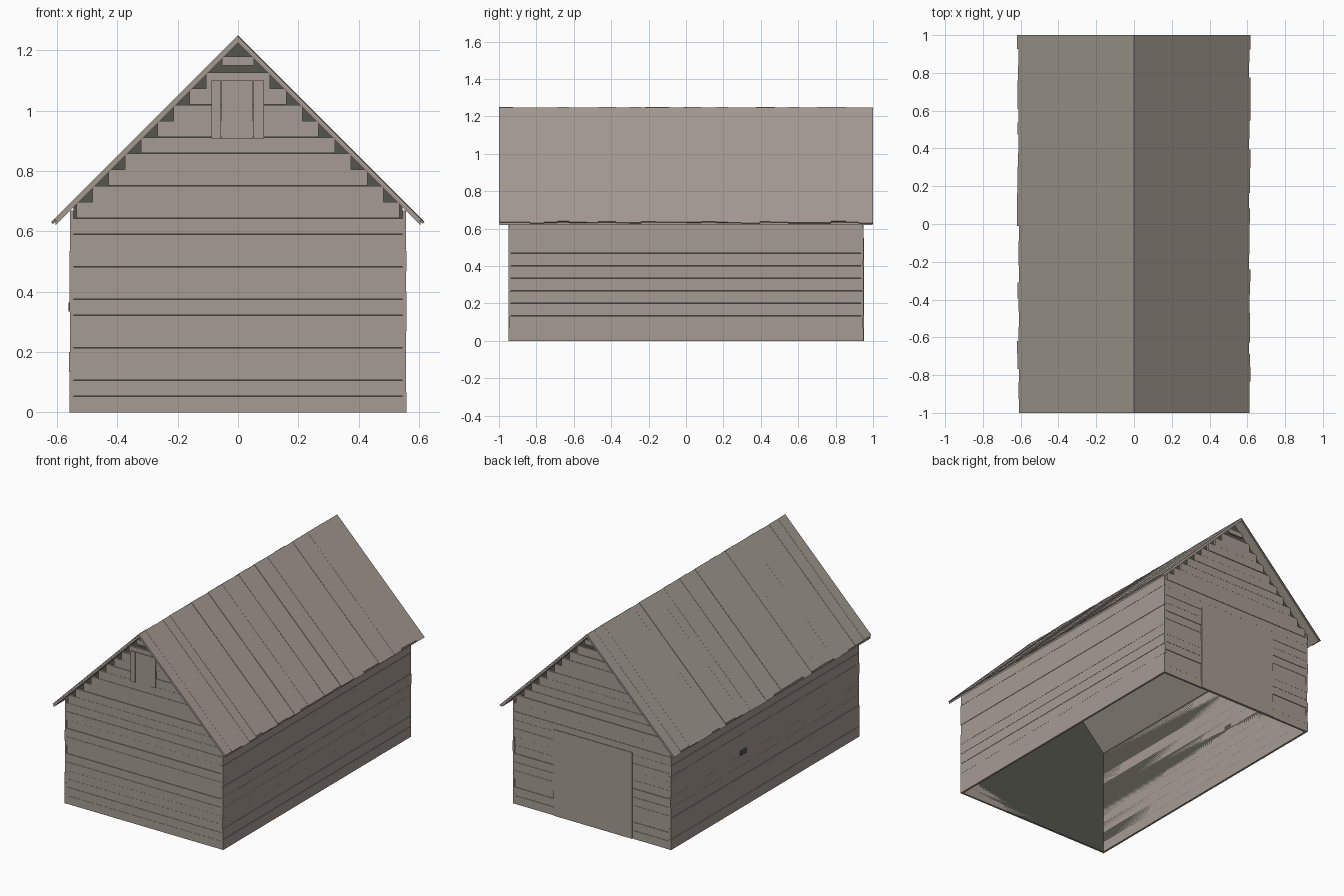
import bpy, bmesh, random
from mathutils import Vector

random.seed(4)
if "Cube" in bpy.data.objects:
    bpy.data.objects.remove(bpy.data.objects["Cube"], do_unlink=True)


def make_material(name, color):
    m = bpy.data.materials.new(name)
    m.use_nodes = True
    m.diffuse_color = (*color, 1)
    m.node_tree.nodes["Principled BSDF"].inputs["Base Color"].default_value = (*color, 1)
    return m


WOOD = make_material("weathered wood", (0.38, 0.33, 0.29))
MOSS = make_material("mossy roof wood", (0.35, 0.318, 0.268))
DARK = make_material("dark lining", (0.093, 0.093, 0.075))

HALF_X, HALF_Y = 0.56, 0.95     # outer faces of the walls
RIDGE = 1.25                    # roof falls one unit per unit of x
UNDER = 1.225                   # underside of the roof at the ridge


def prism(bm, profile, y0, y1):
    """Extrude an x-z outline from y0 to y1."""
    a = [bm.verts.new((x, y0, z)) for x, z in profile]
    b = [bm.verts.new((x, y1, z)) for x, z in profile]
    bm.faces.new(a)
    bm.faces.new(b[::-1])
    n = len(a)
    for i in range(n):
        j = (i + 1) % n
        bm.faces.new((a[j], a[i], b[i], b[j]))


def box(bm, x0, x1, y0, y1, z0, z1):
    prism(bm, [(x0, z0), (x1, z0), (x1, z1), (x0, z1)], y0, y1)


def finish(bm, name, material, fix_normals=True):
    if fix_normals:
        bmesh.ops.recalc_face_normals(bm, faces=bm.faces)
    mesh = bpy.data.meshes.new(name)
    bm.to_mesh(mesh)
    bm.free()
    mesh.materials.append(material)
    obj = bpy.data.objects.new(name, mesh)
    bpy.context.collection.objects.link(obj)
    return obj


# Dark lining behind the boards, open at floor and roof
bm = bmesh.new()
w, d = HALF_X - 0.014, HALF_Y - 0.015
eave = UNDER - w
outline = [(-w, 0), (w, 0), (w, eave), (0, UNDER), (-w, eave)]
for y in (-d, d):
    bm.faces.new([bm.verts.new((x, y, z)) for x, z in outline])
for s in (-w, w):
    bm.faces.new([bm.verts.new((s, y, z)) for y, z in
                  ((-d, 0), (d, 0), (d, eave), (-d, eave))])
for f in bm.faces:
    f.normal_update()
    if f.normal.dot(f.calc_center_median() - Vector((0, 0, 0.5))) < 0:
        f.normal_flip()
finish(bm, "wall_lining", DARK, False)

# Side wall boards
ROWS = 10
STEP = 0.067
for side, name in ((-1, "right_wall_boards"), (1, "left_wall_boards")):
    bm = bmesh.new()
    for i in range(ROWS):
        outer = HALF_X - random.uniform(0, 0.004)
        end = HALF_Y - random.uniform(0, 0.003)
        z0, z1 = i * STEP, (i + 1) * STEP - 0.001
        x0, x1 = sorted((side * w, side * outer))
        box(bm, x0, x1, -end, end, z0, z1)
    finish(bm, name, WOOD)

# Gable end boards, stepped under the roof slope
PITCH = 0.0537
for side, name in ((-1, "front_wall_boards"), (1, "back_wall_boards")):
    bm = bmesh.new()
    for i in range(22):
        z0, z1 = i * PITCH, (i + 1) * PITCH - 0.001
        if i == 21:
            z0 = 1.15
        half = min(HALF_X - 0.005, UNDER + 0.008 - z1)
        outer = HALF_Y - random.uniform(0.001, 0.005)
        y0, y1 = sorted((side * d, side * outer))
        box(bm, -half, half, y0, y1, z0, z1)
    finish(bm, name, WOOD)

# Loft shutter on the front
bm = bmesh.new()
box(bm, -0.055, 0.05, -HALF_Y - 0.003, -d, 0.908, 1.1)
for x0, x1 in ((-0.088, -0.056), (0.051, 0.086)):
    box(bm, x0, x1, -HALF_Y - 0.006, -d, 0.908, 1.1)
finish(bm, "loft_shutter", WOOD)

# Large door on the back
bm = bmesh.new()
box(bm, -0.285, 0.27, d, HALF_Y + 0.002, 0, 0.55)
finish(bm, "back_door", WOOD)

# Small vent on the right wall
bm = bmesh.new()
box(bm, -HALF_X - 0.002, -w, 0.19, 0.25, 0.335, 0.365)
finish(bm, "wall_vent", DARK)

# Roof: a sheet below and separate boards running down each slope
BOARDS = 26
for side, name, mat in ((-1, "right_roof", MOSS), (1, "left_roof", WOOD)):
    bm = bmesh.new()
    run = 0.605
    prism(bm, [(0, UNDER + 0.012), (side * run, UNDER + 0.012 - run),
               (side * run, UNDER - run), (0, UNDER)], -0.997, 0.997)
    finish(bm, name + "_sheet", WOOD)

    bm = bmesh.new()
    cuts = [-1 + 2 * i / BOARDS for i in range(BOARDS + 1)]
    for i in range(1, BOARDS):
        cuts[i] += random.uniform(-0.012, 0.012)
    for y0, y1 in zip(cuts, cuts[1:]):
        top = RIDGE - random.uniform(0, 0.004)
        run = random.uniform(0.608, 0.619)
        low = UNDER + 0.012
        prism(bm, [(0, top), (side * run, top - run),
                   (side * (run - 0.007), low - run + 0.007), (0, low)], y0, y1)
    finish(bm, name + "_boards", mat)
